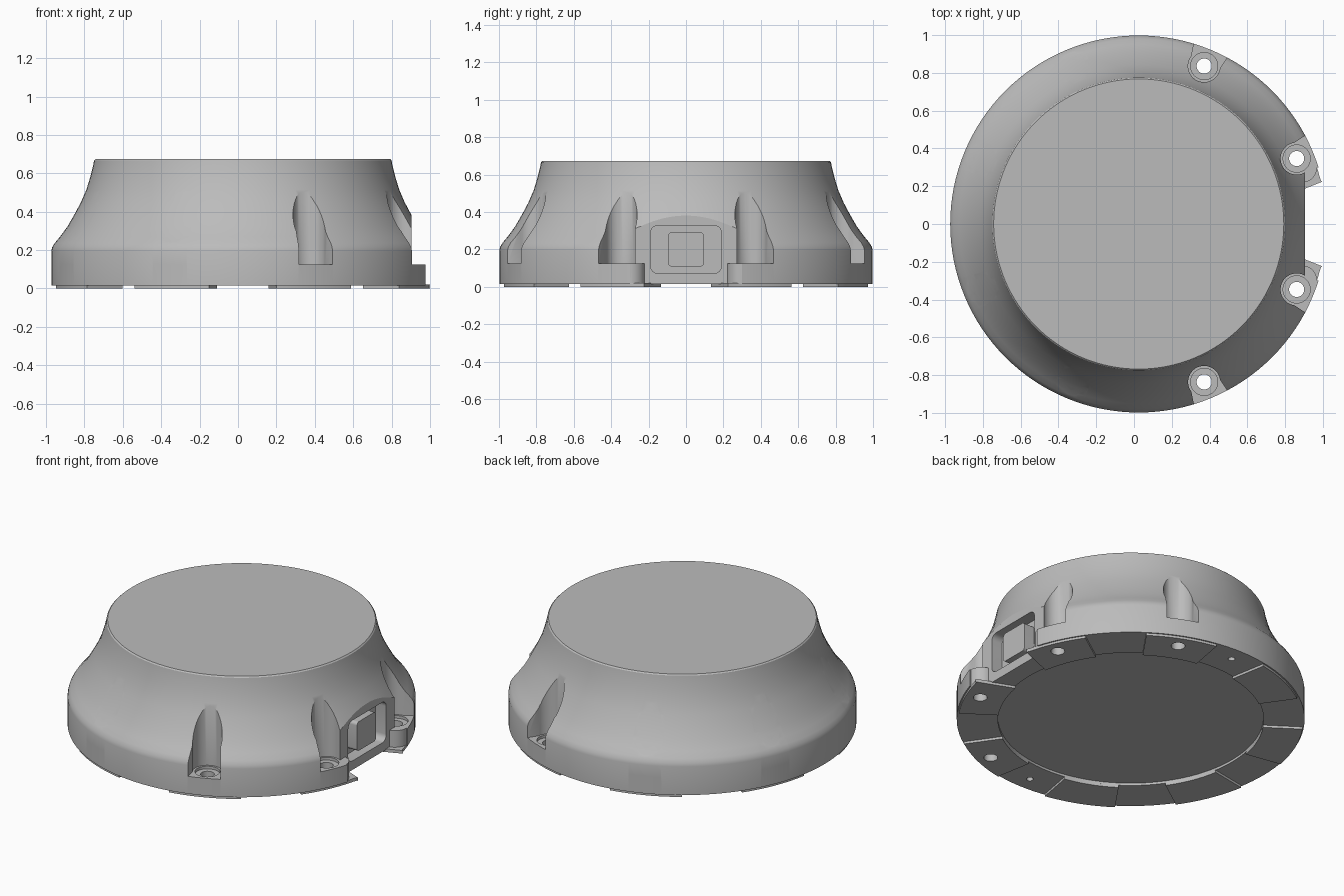
import bpy, bmesh, math
from mathutils import Matrix

cube = bpy.data.objects.get("Cube")
if cube:
    bpy.data.objects.remove(cube, do_unlink=True)

CX = 0.025                      # axis of the round housing
BOLT_R = 0.905
BOLT_ANGLES = [math.radians(22.5 + 45 * k) for k in range(8)]

grey = bpy.data.materials.new("plain grey")
grey.use_nodes = True
grey.diffuse_color = (0.5, 0.5, 0.5, 1)
grey.node_tree.nodes["Principled BSDF"].inputs["Base Color"].default_value = (0.5, 0.5, 0.5, 1)


def finish(name, bm):
    bmesh.ops.recalc_face_normals(bm, faces=bm.faces)
    mesh = bpy.data.meshes.new(name)
    bm.to_mesh(mesh)
    bm.free()
    obj = bpy.data.objects.new(name, mesh)
    bpy.context.collection.objects.link(obj)
    mesh.materials.append(grey)
    return obj


def prism(name, outline, z0, z1, matrix=Matrix()):
    """Extrude a flat outline from z0 to z1, then place it."""
    bm = bmesh.new()
    face = bm.faces.new([bm.verts.new((x, y, z0)) for x, y in outline])
    new = bmesh.ops.extrude_face_region(bm, geom=[face])["geom"]
    bmesh.ops.translate(bm, vec=(0, 0, z1 - z0),
                        verts=[v for v in new if isinstance(v, bmesh.types.BMVert)])
    bm.transform(matrix)
    return finish(name, bm)


def arc(cx, cy, r, a0, a1, n):
    return [(cx + r * math.cos(a0 + (a1 - a0) * i / n),
             cy + r * math.sin(a0 + (a1 - a0) * i / n)) for i in range(n + 1)]


def circle(x, y, r, n=32):
    return arc(x, y, r, 0, math.tau, n)[:-1]


def rounded_rect(w, h, r):
    pts = []
    for i, (sx, sy) in enumerate([(1, 1), (-1, 1), (-1, -1), (1, -1)]):
        a = i * math.pi / 2
        pts += arc(sx * (w - r), sy * (h - r), r, a, a + math.pi / 2, 6)
    return pts


def box(name, x0, x1, y0, y1, z0, z1):
    return prism(name, [(x0, y0), (x1, y0), (x1, y1), (x0, y1)], z0, z1)


def combine(target, tool, operation):
    mod = target.modifiers.new("combine", "BOOLEAN")
    mod.operation = operation
    mod.solver = "EXACT"
    mod.object = tool
    bpy.context.view_layer.objects.active = target
    bpy.ops.object.modifier_apply(modifier=mod.name)
    bpy.data.objects.remove(tool, do_unlink=True)


def smooth(obj):
    bpy.ops.object.select_all(action="DESELECT")
    obj.select_set(True)
    bpy.context.view_layer.objects.active = obj
    bpy.ops.object.shade_smooth_by_angle(angle=math.radians(28))


# Round housing with a flared shoulder and a shallow recess underneath
profile = [(0, 0.03), (0.762, 0.03), (0.762, 0.015), (0.998, 0.015), (0.998, 0.195),
           (0.993, 0.215), (0.98, 0.237), (0.952, 0.27), (0.912, 0.325), (0.875, 0.39),
           (0.843, 0.45), (0.815, 0.515), (0.795, 0.58), (0.78, 0.64), (0.775, 0.667),
           (0.768, 0.674), (0, 0.674)]
bm = bmesh.new()
verts = [bm.verts.new((r, 0, z)) for r, z in profile]
edges = [bm.edges.new(pair) for pair in zip(verts, verts[1:])]
bmesh.ops.spin(bm, geom=verts + edges, cent=(0, 0, 0), axis=(0, 0, 1),
               angle=math.tau, steps=128)
bmesh.ops.remove_doubles(bm, verts=bm.verts, dist=0.0001)
bm.transform(Matrix.Translation((CX, 0, 0)))
housing = finish("housing", bm)

# Flat on the connector side, with rounded ears beside it
combine(housing, box("flat_cutter", 0.905, 1.2, -0.3, 0.3, -0.1, 0.9), "DIFFERENCE")
for side in (-1, 1):
    combine(housing, prism("ear", circle(0.888, side * 0.3, 0.081, 40), 0.015, 0.125), "UNION")
    combine(housing, box("ear_top_cutter", 0.905, 1.2, *sorted((side * 0.2, side * 0.4)),
                         0.125, 0.9), "DIFFERENCE")

# Foot pads under the rim, each centred on a bolt
for a in BOLT_ANGLES:
    half = math.radians(12.3)
    outline = arc(CX, 0, 0.99, a - half, a + half, 12) + arc(CX, 0, 0.762, a + half, a - half, 12)
    if math.cos(a) > 0.9:       # pads by the flat stop at the ears
        outline = [(x, math.copysign(max(abs(y), 0.225), y) if x > 0.9 else y) for x, y in outline]
    combine(housing, prism("foot_pad", outline, 0.0, 0.02), "UNION")

# Bolt pockets, seats and through holes
for a in BOLT_ANGLES:
    place = Matrix.Translation((CX, 0, 0)) @ Matrix.Rotation(a, 4, "Z")
    pocket = arc(BOLT_R, 0, 0.085, math.radians(75), math.radians(285), 24)
    pocket = [(1.2, 0.135)] + pocket + [(1.2, -0.135)]
    combine(housing, prism("pocket_cutter", pocket, 0.125, 0.9, place), "DIFFERENCE")
    combine(housing, prism("seat_cutter", circle(BOLT_R, 0, 0.072), 0.108, 0.3, place), "DIFFERENCE")
    combine(housing, prism("hole_cutter", circle(BOLT_R, 0, 0.04), -0.1, 0.3, place), "DIFFERENCE")

# Small blind holes in the underside
for y in (-0.9, 0.9):
    combine(housing, prism("pin_hole_cutter", circle(CX, y, 0.02, 16), -0.1, 0.06), "DIFFERENCE")

# Connector window: outline stands upright, facing +x
upright = Matrix.Translation((0, 0, 0.2)) @ Matrix(((0, 0, 1, 0), (1, 0, 0, 0),
                                                    (0, 1, 0, 0), (0, 0, 0, 1)))
combine(housing, prism("window_cutter", rounded_rect(0.19, 0.128, 0.04), 0.83, 1.2, upright),
        "DIFFERENCE")
smooth(housing)
connector = prism("connector_block", rounded_rect(0.095, 0.092, 0.02), 0.8, 0.9, upright)
smooth(connector)
